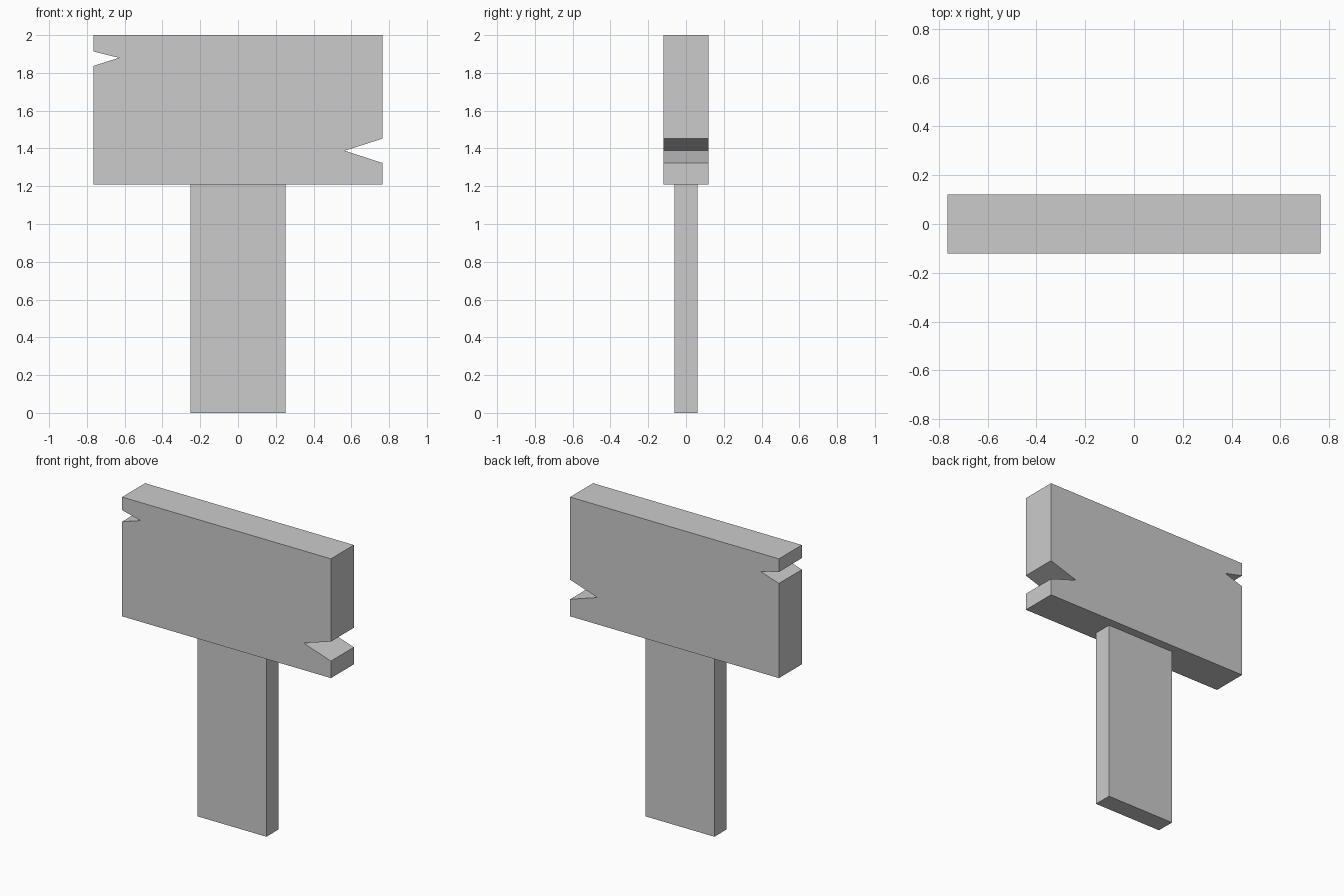
import bpy, bmesh

if "Cube" in bpy.data.objects:
    bpy.data.objects.remove(bpy.data.objects["Cube"])


def extrude_profile(name, profile, half_depth):
    """Extrude an x-z outline symmetrically along y."""
    bm = bmesh.new()
    face = bm.faces.new([bm.verts.new((x, -half_depth, z)) for x, z in profile])
    geom = bmesh.ops.extrude_face_region(bm, geom=[face])["geom"]
    verts = [g for g in geom if isinstance(g, bmesh.types.BMVert)]
    bmesh.ops.translate(bm, verts=verts, vec=(0, 2 * half_depth, 0))
    bmesh.ops.recalc_face_normals(bm, faces=bm.faces)
    mesh = bpy.data.meshes.new(name)
    bm.to_mesh(mesh)
    bm.free()
    obj = bpy.data.objects.new(name, mesh)
    bpy.context.collection.objects.link(obj)
    return obj


W, BOTTOM, TOP = 0.765, 1.21, 2.0

# Sign board with a split notched into each end
extrude_profile("sign_board", [
    (-W, BOTTOM), (W, BOTTOM),
    (W, 1.323), (0.565, 1.388), (W, 1.452),
    (W, TOP), (-W, TOP),
    (-W, 1.913), (-0.63, 1.88), (-W, 1.837),
], 0.12)

# Flat post under the board
P = 0.252
extrude_profile("post", [(-P, 0), (P, 0), (P, BOTTOM), (-P, BOTTOM)], 0.062)
